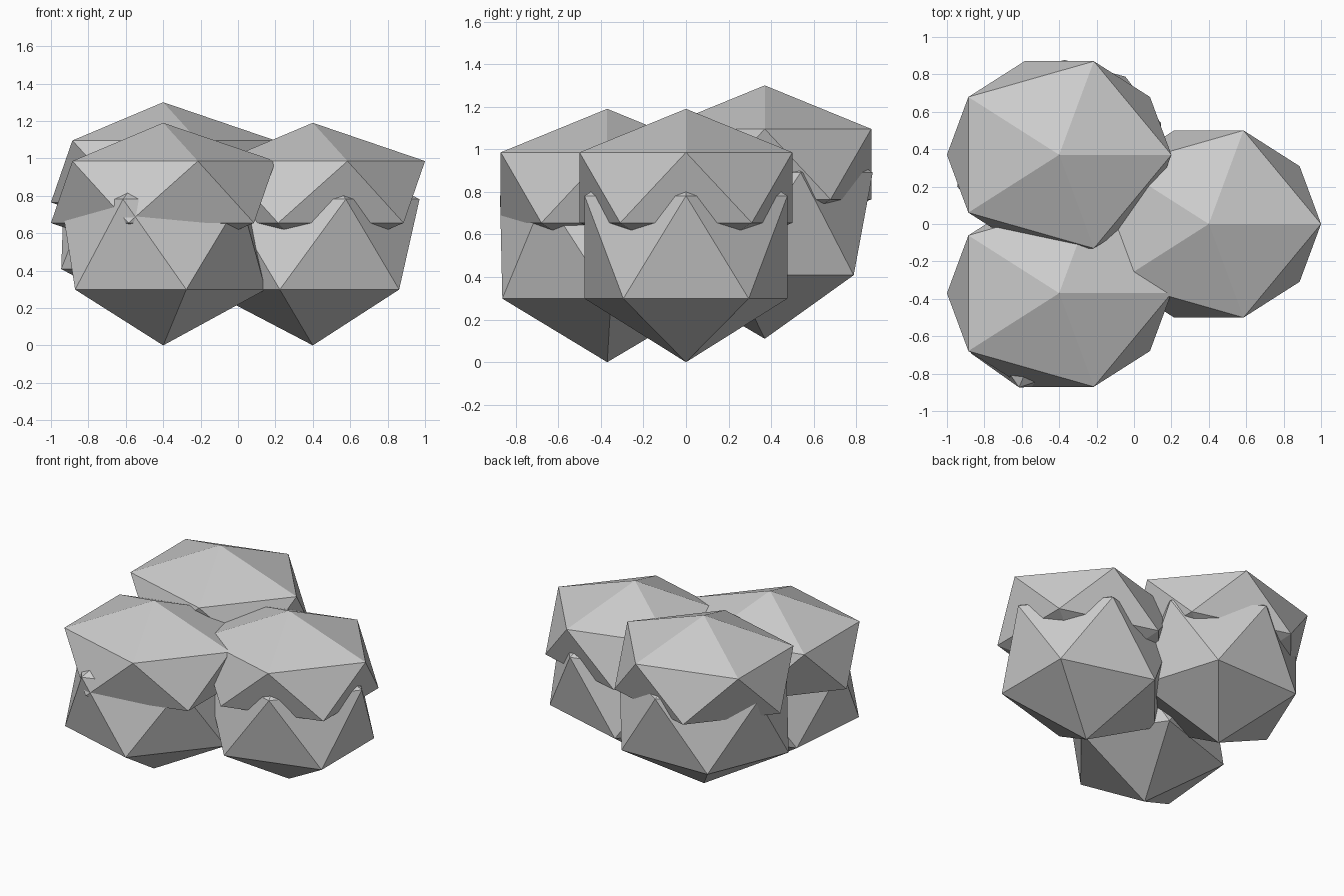
import bpy

cube = bpy.data.objects.get("Cube")
if cube:
    bpy.data.objects.remove(cube, do_unlink=True)

# Single stone-grey colour
grey = bpy.data.materials.new("stone_grey")
grey.use_nodes = True
colour = (0.6, 0.6, 0.6, 1)
grey.diffuse_color = colour
grey.node_tree.nodes["Principled BSDF"].inputs["Base Color"].default_value = colour


def boulder(name, location, size, turn=0):
    """Stretched twenty-sided lump, flat shaded."""
    bpy.ops.mesh.primitive_ico_sphere_add(
        subdivisions=1, radius=1, location=location, rotation=(0, 0, turn))
    obj = bpy.context.object
    obj.name = name
    obj.scale = size
    obj.data.materials.append(grey)
    return obj


# Three clumps: each a rounded base with a flatter, wider cap sunk over it
clumps = [
    ("left", 0.4, 0, 0, 0),
    ("back_right", -0.4, 0.37, 0.11, 0.3),
    ("front_right", -0.4, -0.37, 0, 0.6),
]
for side, x, y, lift, turn in clumps:
    boulder(side + "_base", (x, y, 0.54 + lift), (0.638, 0.56, 0.54), turn)
    boulder(side + "_cap", (x, y, 0.82 + lift), (0.671, 0.588, 0.37))
